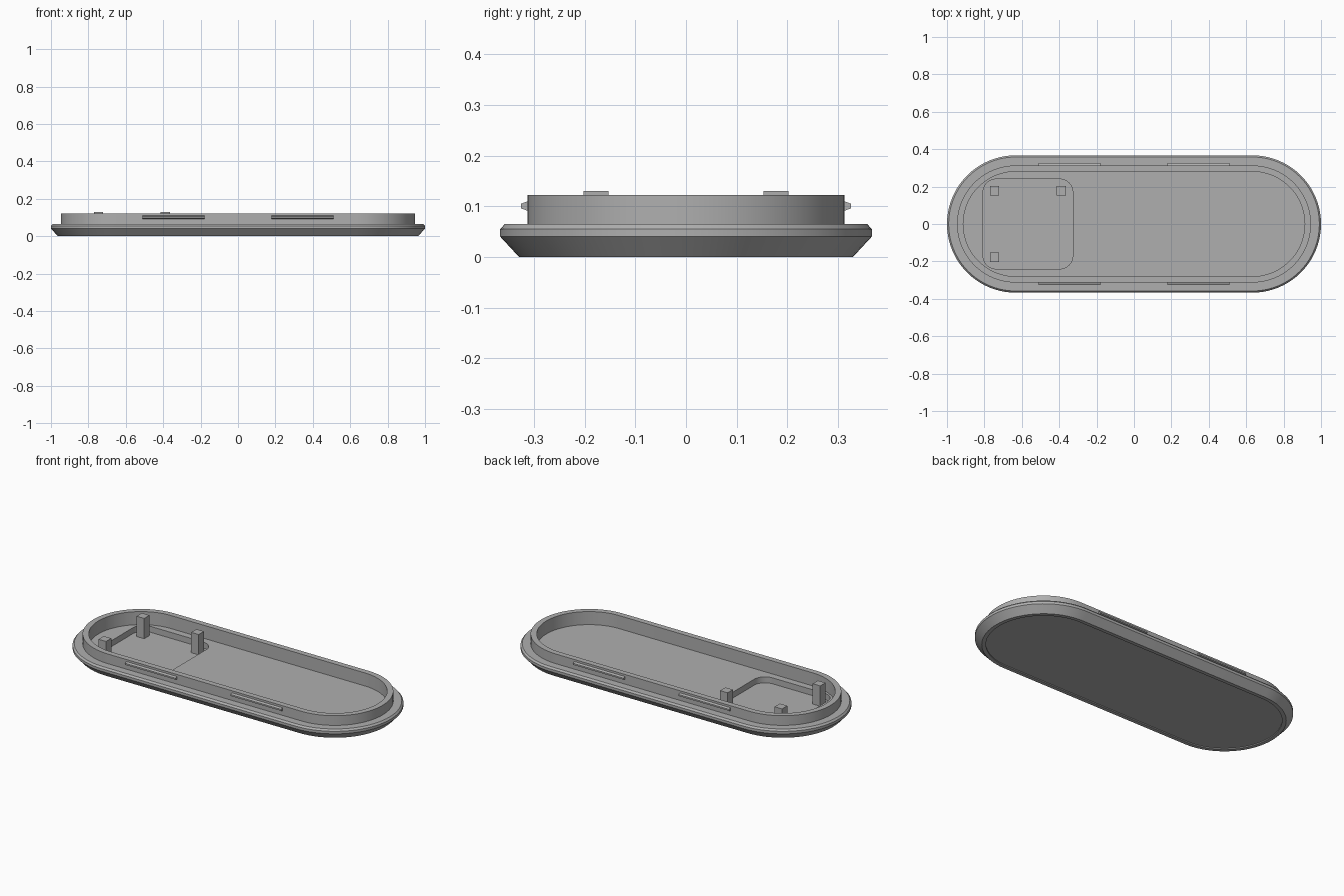
import bpy, bmesh, math
from mathutils import Vector

cube = bpy.data.objects.get("Cube")
if cube:
    bpy.data.objects.remove(cube, do_unlink=True)

grey = bpy.data.materials.new("mid grey plastic")
grey.use_nodes = True
colour = (0.43, 0.43, 0.43, 1)
grey.diffuse_color = colour
grey.node_tree.nodes["Principled BSDF"].inputs["Base Color"].default_value = colour

HALF_STRAIGHT = 0.633
POCKET_X, POCKET_HALF, POCKET_RADIUS = -0.567, 0.24, 0.07
FLOOR_Z, POCKET_Z = 0.045, 0.01


def rounded_loop(bm, cx, hx, hy, r, z, steps):
    """Ring of vertices: four corner arcs around a centre box hx by hy."""
    verts = []
    for quarter, (sx, sy) in enumerate([(1, 1), (-1, 1), (-1, -1), (1, -1)]):
        for i in range(steps + 1):
            if hy == 0 and quarter % 2 and i == 0:
                continue  # the two quarter arcs of a round end share this point
            if hy == 0 and quarter == 0 and i == 0:
                continue
            a = math.pi / 2 * (quarter + i / steps)
            verts.append(bm.verts.new((cx + sx * hx + r * math.cos(a),
                                       sy * hy + r * math.sin(a), z)))
    return verts


def stadium(bm, r, z):
    """Ring of a slot shape with round ends."""
    verts = []
    steps = 40
    for side in (1, -1):
        for i in range(steps + 1):
            a = math.pi * (i / steps - 0.5) + (0 if side > 0 else math.pi)
            verts.append(bm.verts.new((side * HALF_STRAIGHT + r * math.cos(a),
                                       r * math.sin(a), z)))
    return verts


def skin(bm, a, b):
    n = len(a)
    for i in range(n):
        bm.faces.new((a[i], a[(i + 1) % n], b[(i + 1) % n], b[i]))


def finish(bm, name):
    bmesh.ops.recalc_face_normals(bm, faces=bm.faces[:])
    mesh = bpy.data.meshes.new(name)
    bm.to_mesh(mesh)
    bm.free()
    mesh.materials.append(grey)
    obj = bpy.data.objects.new(name, mesh)
    bpy.context.collection.objects.link(obj)
    return obj


# Tray: underside recess, chamfer, flange, raised wall and floor
bm = bmesh.new()
profile = [(0.308, 0.006), (0.308, 0), (0.33, 0), (0.367, 0.04), (0.367, 0.055),
           (0.358, 0.065), (0.313, 0.065), (0.313, 0.122), (0.28, 0.122),
           (0.28, FLOOR_Z)]
rings = [stadium(bm, r, z) for r, z in profile]
for a, b in zip(rings, rings[1:]):
    skin(bm, a, b)
bm.faces.new(rings[0])

# Square pocket with rounded corners sunk in the floor
core = POCKET_HALF - POCKET_RADIUS
rim, base = [rounded_loop(bm, POCKET_X, core, core, POCKET_RADIUS, z, 10)
             for z in (FLOOR_Z, POCKET_Z)]
skin(bm, rim, base)
bm.faces.new(base)
edges = []
for ring in (rings[-1], rim):
    for i, v in enumerate(ring):
        edges.append(bm.edges.get((v, ring[(i + 1) % len(ring)])))
bmesh.ops.triangle_fill(bm, use_beauty=True, use_dissolve=False, edges=edges,
                        normal=Vector((0, 0, 1)))
tray = finish(bm, "tray")
bpy.ops.object.select_all(action="DESELECT")
tray.select_set(True)
bpy.context.view_layer.objects.active = tray
bpy.ops.object.shade_smooth_by_angle(angle=math.radians(20))

# Three square posts in the pocket corners
for name, sx, sy in (("back_outer_post", -1, 1), ("back_inner_post", 1, 1),
                     ("front_outer_post", -1, -1)):
    bm = bmesh.new()
    bmesh.ops.create_cube(bm, size=1)
    bmesh.ops.scale(bm, vec=(0.049, 0.049, 0.13 - POCKET_Z), verts=bm.verts[:])
    bmesh.ops.translate(bm, verts=bm.verts[:], vec=(
        POCKET_X + sx * 0.178, sy * 0.178, (0.13 + POCKET_Z) / 2))
    finish(bm, name)

# Tapered snap ridges on the long sides of the wall
for side, sy in (("front", -1), ("back", 1)):
    for end, sx in (("left", 1), ("right", -1)):
        bm = bmesh.new()
        ends = [[bm.verts.new((sx * x, sy * y, z)) for y, z in
                 ((0.31, 0.09), (0.326, 0.096), (0.326, 0.105), (0.31, 0.111))]
                for x in (0.18, 0.51)]
        skin(bm, *ends)
        for ring in ends:
            bm.faces.new(ring)
        finish(bm, f"{side}_{end}_snap_ridge")
